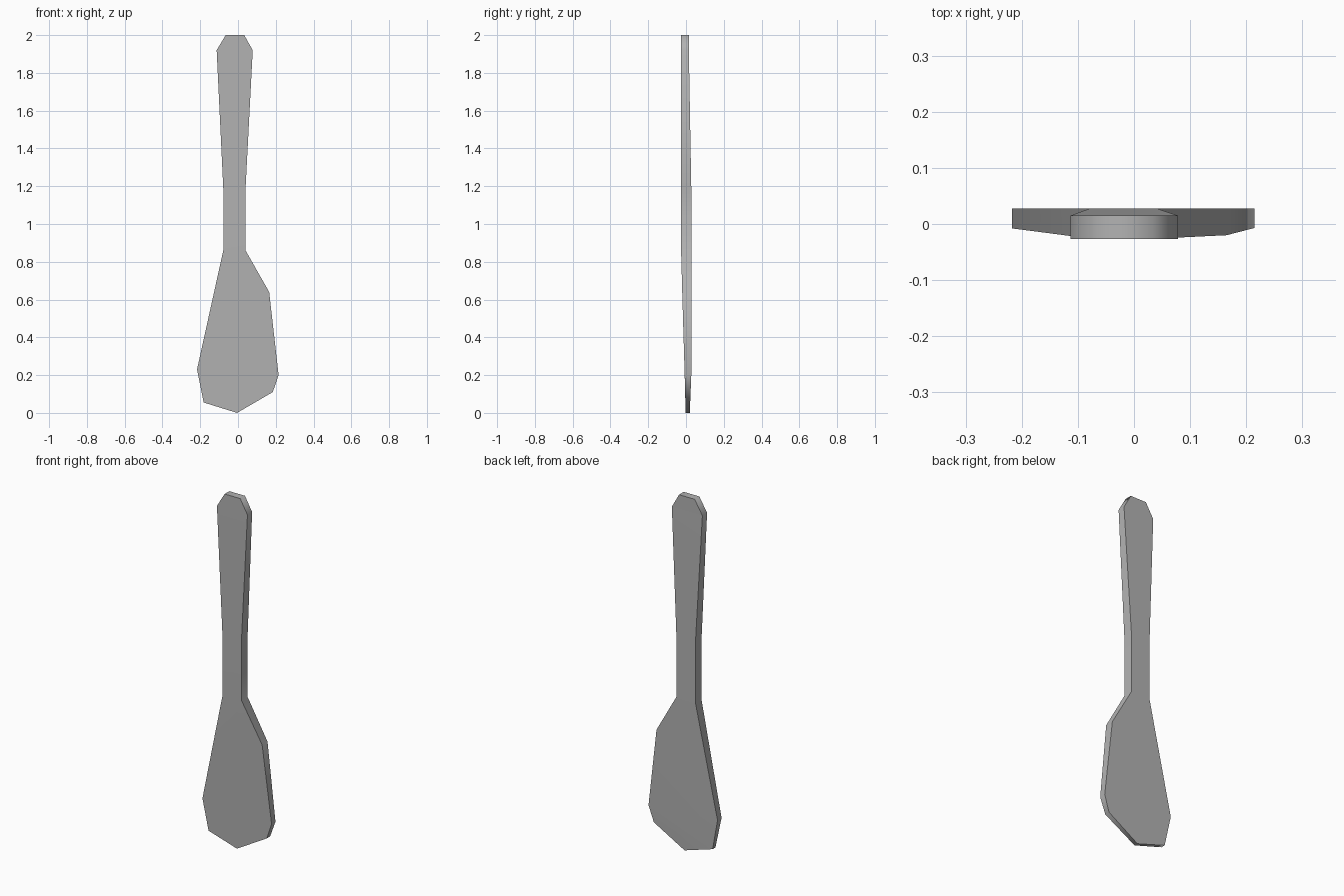
import bpy
import bmesh
import math

cube = bpy.data.objects.get("Cube")
if cube:
    bpy.data.objects.remove(cube, do_unlink=True)

# Plain grey material
grey = bpy.data.materials.new("grey")
grey.use_nodes = True
colour = (0.45, 0.45, 0.45, 1)
grey.diffuse_color = colour
grey.node_tree.nodes["Principled BSDF"].inputs["Base Color"].default_value = colour

# Outline as rows of (left x, left z, right x, right z), handle end to blade tip
rows = [
    (-0.065, 2.0, 0.033, 2.0),
    (-0.113, 1.92, 0.078, 1.92),
    (-0.078, 1.19, 0.04, 1.19),
    (-0.078, 0.86, 0.04, 0.86),
    (-0.217, 0.23, 0.165, 0.64),
    (-0.182, 0.055, 0.215, 0.2),
    (-0.005, 0.0, 0.184, 0.11),
]
# Height, front y, back y: the blade thins toward its tip
depths = [
    (0.0, -0.002, 0.02), (0.2, -0.007, 0.028), (0.64, -0.02, 0.028),
    (0.86, -0.026, 0.028), (1.19, -0.027, 0.028), (1.92, -0.027, 0.015),
    (2.0, -0.027, 0.015),
]


def depth(z, side):
    for a, b in zip(depths, depths[1:]):
        if z <= b[0]:
            t = (z - a[0]) / (b[0] - a[0])
            return a[side] + t * (b[side] - a[side])
    return depths[-1][side]


# Front and back skins row by row, joined by the rim
bm = bmesh.new()
skins = []
for side in (1, 2):
    left = [bm.verts.new((r[0], depth(r[1], side), r[1])) for r in rows]
    right = [bm.verts.new((r[2], depth(r[3], side), r[3])) for r in rows]
    for i in range(len(rows) - 1):
        bm.faces.new((left[i], left[i + 1], right[i + 1], right[i]))
    skins.append(left + right[::-1])

front, back = skins
for i in range(len(front)):
    j = (i + 1) % len(front)
    bm.faces.new((front[i], front[j], back[j], back[i]))
bmesh.ops.recalc_face_normals(bm, faces=bm.faces)

mesh = bpy.data.meshes.new("spatula")
bm.to_mesh(mesh)
bm.free()
mesh.materials.append(grey)
spatula = bpy.data.objects.new("spatula", mesh)
bpy.context.collection.objects.link(spatula)

# Smooth rim with sharp front and back borders
bpy.ops.object.select_all(action='DESELECT')
spatula.select_set(True)
bpy.context.view_layer.objects.active = spatula
bpy.ops.object.shade_smooth_by_angle(angle=math.radians(65))
